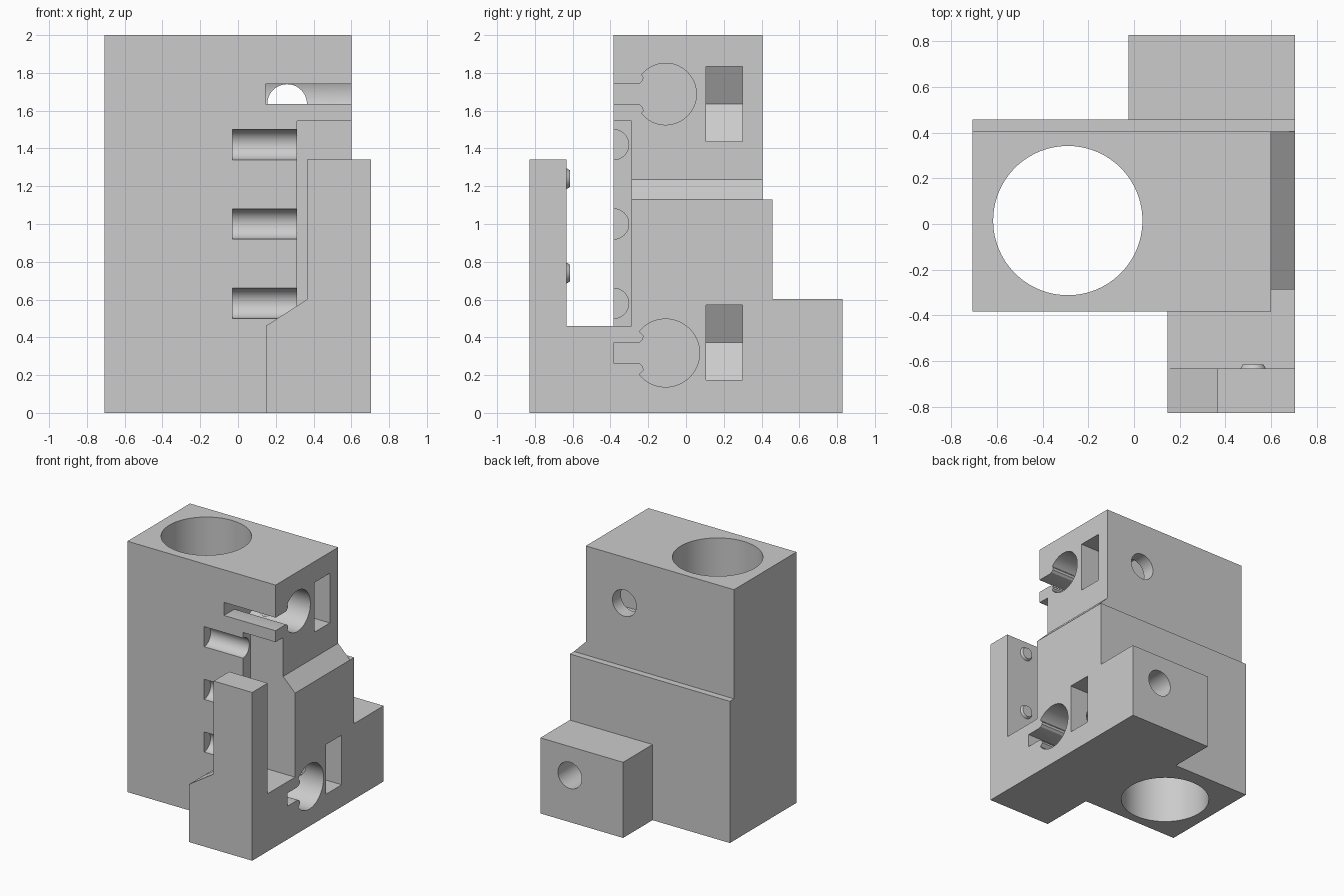
import bpy, bmesh
from math import cos, sin, pi, radians

cube = bpy.data.objects.get("Cube")
if cube:
    bpy.data.objects.remove(cube, do_unlink=True)

grey = bpy.data.materials.new("plain_grey")
grey.use_nodes = True
grey.diffuse_color = (0.6, 0.6, 0.6, 1)
grey.node_tree.nodes["Principled BSDF"].inputs["Base Color"].default_value = (0.6, 0.6, 0.6, 1)


def prism(name, pts, axis, a, b):
    """Extrude a 2D outline along an axis from a to b."""
    place = {"x": lambda p, d: (d, p[0], p[1]),
             "y": lambda p, d: (p[0], d, p[1]),
             "z": lambda p, d: (p[0], p[1], d)}[axis]
    bm = bmesh.new()
    near = [bm.verts.new(place(p, a)) for p in pts]
    far = [bm.verts.new(place(p, b)) for p in pts]
    bm.faces.new(near)
    bm.faces.new(far)
    for i in range(len(pts)):
        j = (i + 1) % len(pts)
        bm.faces.new((near[i], near[j], far[j], far[i]))
    bmesh.ops.recalc_face_normals(bm, faces=bm.faces)
    mesh = bpy.data.meshes.new(name)
    bm.to_mesh(mesh)
    bm.free()
    mesh.materials.append(grey)
    ob = bpy.data.objects.new(name, mesh)
    bpy.context.collection.objects.link(ob)
    return ob


def box(name, x, y, z):
    return prism(name, [(x[0], y[0]), (x[1], y[0]), (x[1], y[1]), (x[0], y[1])], "z", *z)


def arc(u, v, r, start=0, end=360, n=48):
    steps = n if end - start == 360 else n + 1
    angles = [radians(start + (end - start) * i / n) for i in range(steps)]
    return [(u + r * cos(t), v + r * sin(t)) for t in angles]


def combine(target, tool, operation):
    mod = target.modifiers.new(tool.name, "BOOLEAN")
    mod.operation, mod.solver, mod.object = operation, "EXACT", tool
    bpy.context.view_layer.objects.active = target
    bpy.ops.object.modifier_apply(modifier=mod.name)
    bpy.data.objects.remove(tool, do_unlink=True)


LEFT, RIGHT, FRONT, BACK = -0.707, 0.705, -0.383, 0.405

# Main block, wider lower half, shoulder, rear foot and front post
body = box("housing_block", (LEFT, 0.6), (FRONT, BACK), (0, 2))
solids = [
    box("lower_half", (LEFT, RIGHT), (FRONT, 0.457), (0, 1.13)),
    prism("sloped_shoulder", [(0.3, 1), (RIGHT, 1), (RIGHT, 1.13), (0.6, 1.235), (0.3, 1.235)],
          "y", FRONT, BACK),
    box("rear_foot", (-0.025, RIGHT), (0.3, 0.828), (0, 0.603)),
    box("front_base", (0.147, RIGHT), (-0.828, -0.3), (0, 0.46)),
    prism("front_post", [(0.147, 0), (RIGHT, 0), (RIGHT, 1.342), (0.365, 1.342),
                         (0.365, 0.6), (0.147, 0.46)], "y", -0.828, -0.633),
]
for part in solids:
    combine(body, part, "UNION")

# Front recess and vertical bore
cuts = [
    box("front_recess", (0.312, 0.9), (-0.6, -0.288), (0.46, 1.545)),
    prism("vertical_bore", arc(-0.29, 0.015, 0.327, n=96), "z", -0.1, 2.1),
]
# Horizontal half-round grooves
for z in (0.58, 1.0, 1.42):
    cuts.append(prism("groove", arc(FRONT, z, 0.08, n=32), "x", -0.03, 0.33))


def keyhole(z, r, slot_z, slot_front, inner, outer):
    """Round socket with a narrow slot towards the front."""
    half = 0.052
    upper = [(-0.237, slot_z + half + 0.052), (-0.225, slot_z + half + 0.038),
             (-0.228, slot_z + half + 0.02), (-0.243, slot_z + half + 0.005),
             (-0.265, slot_z + half), (slot_front, slot_z + half)]
    lower = [(y, 2 * slot_z - h) for y, h in reversed(upper)]
    return prism("keyhole", arc(-0.108, z, r, -141, 141) + upper + lower, "x", inner, outer)


cuts.append(keyhole(1.688, 0.163, 1.688, -0.5, 0.145, 0.7))
cuts.append(keyhole(0.317, 0.18, 0.317, -0.385, 0.33, 0.8))

# Nut pockets with pointed ends, and screw holes from the back into the sockets
for x, z, outer in ((0.26, 1.635, 0.7), (0.445, 0.373, 0.8)):
    h = 0.198
    cuts.append(prism("nut_pocket", [(outer, z - h), (outer, z + h), (x - 0.114, z + h),
                                     (x - 0.228, z), (x - 0.114, z - h)], "y", 0.105, 0.3))
    cuts.append(prism("screw_hole", arc(x, z, 0.105), "y", -0.05, 0.95))

for cutter in cuts:
    cutter.hide_render = True
    combine(body, cutter, "DIFFERENCE")

# Small tapered studs on the inner face of the post
studs = []
for z in (0.74, 1.24):
    bpy.ops.mesh.primitive_cone_add(vertices=32, radius1=0.062, radius2=0.045, depth=0.03,
                                    location=(0.522, -0.63, z), rotation=(-pi / 2, 0, 0))
    stud = bpy.context.object
    stud.name = "post_stud"
    stud.data.materials.append(grey)
    studs.append(stud)

bpy.ops.object.select_all(action="DESELECT")
for ob in [body] + studs:
    ob.select_set(True)
bpy.context.view_layer.objects.active = body
bpy.ops.object.shade_smooth_by_angle(angle=radians(25))
